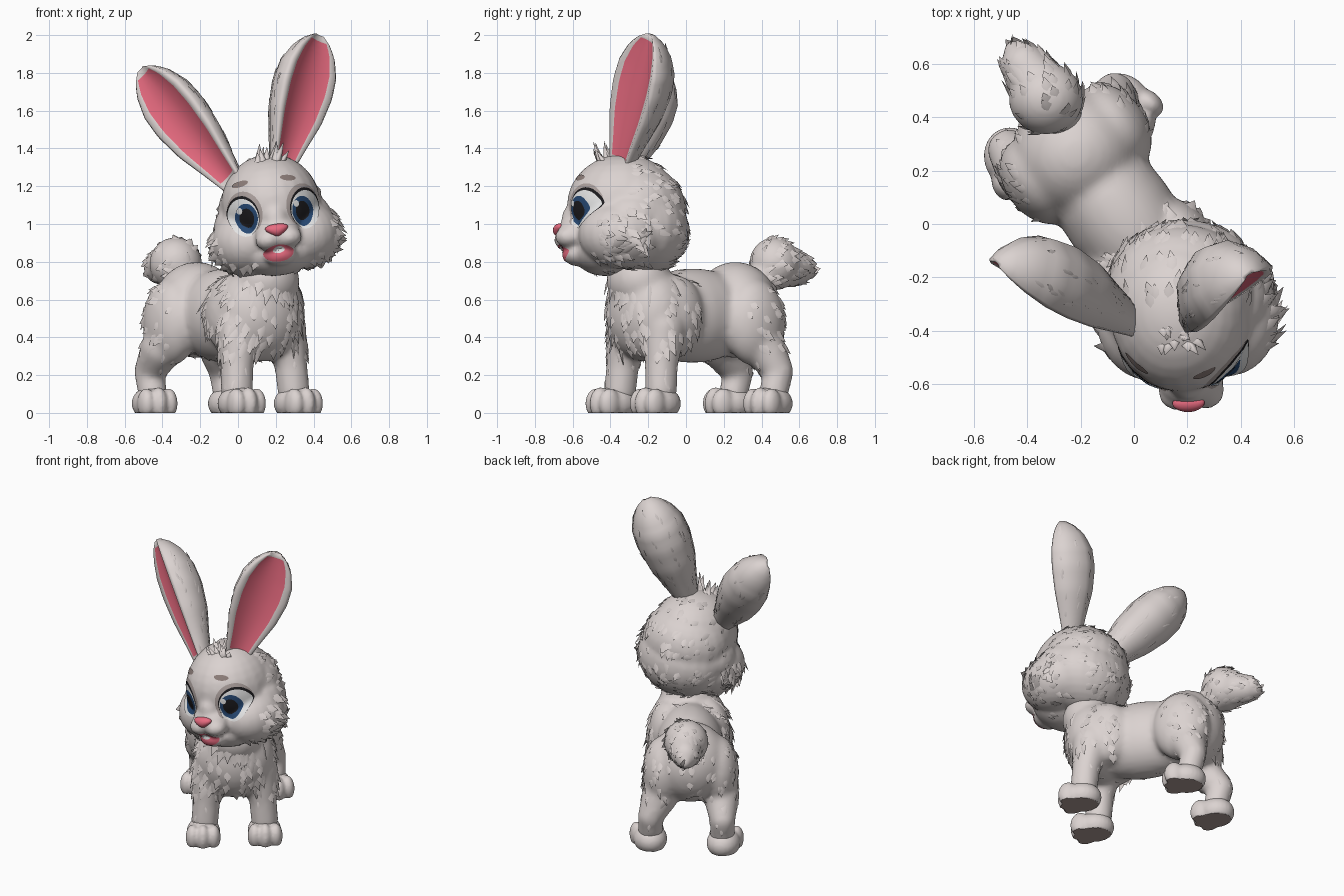
import bpy, bmesh, math, random
from mathutils import Vector as V, Matrix
from mathutils.bvhtree import BVHTree

if "Cube" in bpy.data.objects:
    bpy.data.objects.remove(bpy.data.objects["Cube"])

random.seed(4)


def mat(name, r, g, b):
    m = bpy.data.materials.new(name)
    m.diffuse_color = (r, g, b, 1)
    m.use_nodes = True
    m.node_tree.nodes["Principled BSDF"].inputs["Base Color"].default_value = m.diffuse_color
    return m


FUR = mat("warm grey fur", 0.71, 0.65, 0.635)
PINK = mat("pink", 0.82, 0.15, 0.22)
WHITE = mat("white", 0.86, 0.86, 0.86)
BLUE = mat("deep blue", 0.02, 0.065, 0.17)
BLACK = mat("black", 0.012, 0.011, 0.013)
BROW = mat("brow brown", 0.27, 0.21, 0.195)
SHADE = mat("lid taupe", 0.42, 0.36, 0.345)
SOLE = mat("brown sole", 0.42, 0.33, 0.305)

BODY = Matrix.Translation((-0.055, 0.035, 0)) @ Matrix.Rotation(0.625, 4, 'Z')
HEAD = (Matrix.Translation((0.18, -0.30, 1.05)) @ Matrix.Rotation(math.radians(3), 4, 'Z')
        @ Matrix.Rotation(math.radians(-8), 4, 'Y'))


def make(name, bm, mats, mw=Matrix(), fix=True):
    if fix:
        bmesh.ops.recalc_face_normals(bm, faces=bm.faces)
    me = bpy.data.meshes.new(name)
    bm.to_mesh(me)
    bm.free()
    me.shade_smooth()
    for m in mats:
        me.materials.append(m)
    o = bpy.data.objects.new(name, me)
    o.matrix_world = mw
    bpy.context.collection.objects.link(o)
    return o


def chain(*pts, n=5):
    """Balls interpolated along a path of (point, radius)."""
    out = []
    for (p, r), (q, s) in zip(pts, pts[1:]):
        for i in range(n + 1):
            t = i / n
            rad = r + (s - r) * t
            out.append((V(p).lerp(V(q), t), (rad,) * 3))
    return out


def both(c, r):
    return [(c, r), ((-c[0], c[1], c[2]), r)]


def fuse(name, balls, voxel, mats, mw=Matrix(), smooth=4):
    """Merge ellipsoids into one smooth skin."""
    bm = bmesh.new()
    for c, r in balls:
        bmesh.ops.create_uvsphere(bm, u_segments=24, v_segments=16, radius=1,
                                  matrix=Matrix.Translation(c) @ Matrix.Diagonal((*r, 1)))
    o = make(name, bm, [], mw)
    m = o.modifiers.new("skin", 'REMESH')
    m.mode, m.voxel_size = 'VOXEL', voxel
    s = o.modifiers.new("soften", 'SMOOTH')
    s.factor, s.iterations = 0.5, smooth
    bpy.context.view_layer.update()
    me = bpy.data.meshes.new_from_object(o.evaluated_get(bpy.context.evaluated_depsgraph_get()))
    o.modifiers.clear()
    o.data = me
    me.materials.clear()
    for m in mats:
        me.materials.append(m)
    me.shade_smooth()
    return o


def bvh(o):
    return BVHTree.FromPolygons([v.co for v in o.data.vertices],
                                [p.vertices[:] for p in o.data.polygons])


def tufts(name, src, count, flow, keep, length, width, lift):
    """Scatter pointed fur locks: roots sunk in the skin, only tips lifted."""
    tree = bvh(src)
    faces = [p for p in src.data.polygons if keep(p.center, p.normal, p)]
    bm = bmesh.new()
    for _ in range(count):
        f = random.choice(faces)
        p, n = f.center.copy(), f.normal.copy()
        d = V(flow(p))
        d = d - n * d.dot(n)
        if d.length < 0.01:
            continue
        d.normalize()
        s = n.cross(d)
        d = (d + s * random.uniform(-0.3, 0.3)).normalized()
        L = length * random.uniform(0.7, 1.3)
        near, nn, _, _ = tree.find_nearest(p + d * L)
        tip = near.lerp(p + d * L, 0.2) + nn * lift * random.uniform(0.4, 1.2)
        mid, mn, _, _ = tree.find_nearest(p + d * L * 0.55)
        a, b, c, r, t = [bm.verts.new(q) for q in (
            p - n * 0.012, mid + s * width - mn * 0.006, mid - s * width - mn * 0.006,
            mid + mn * (0.003 + lift * 0.3), tip)]
        for q in ((a, c, r), (c, t, r), (t, b, r), (b, a, r)):
            bm.faces.new(q)
    return make(name, bm, [FUR], src.matrix_world.copy(), False)


# body with neck, thighs and legs
balls = [((0, -0.30, 0.53), (0.25, 0.20, 0.26)), ((0, -0.35, 0.70), (0.18, 0.17, 0.16)),
         ((0, 0, 0.515), (0.21, 0.40, 0.25)), ((0, 0.28, 0.545), (0.24, 0.23, 0.255))]
balls += both((0.17, 0.28, 0.48), (0.13, 0.18, 0.23)) + both((0.13, -0.21, 0.52), (0.125, 0.17, 0.21))
for s, hx, hy in ((-1, -.195, .41), (1, .25, .35)):
    balls += chain(((s * .15, -.30, .45), .12), ((s * .175, -.33, .25), .087), ((s * .185, -.34, .12), .086))
    balls += chain(((s * .19, .33, .34), .115), ((hx, hy + .03, .22), .08), ((hx, hy, .11), .078))
body = fuse("body", balls, 0.018, [FUR], BODY, 8)
tufts("chest_fur", body, 130, lambda p: (p.x * 0.4, 0.15, -1),
      lambda p, n, f: p.y < -0.09 and 0.36 < p.z < 0.76, 0.13, 0.030, 0.018)
tufts("haunch_fur", body, 80, lambda p: (0, 0.9, -0.7),
      lambda p, n, f: p.y > 0.12 and p.z > 0.36 and (abs(p.x) > 0.2 or p.y > 0.35), 0.11, 0.027, 0.012)
tufts("leg_fur", body, 40, lambda p: (0, 0.2, -1),
      lambda p, n, f: 0.2 < p.z < 0.36, 0.08, 0.016, 0.006)

# paws with three toes and a flat brown sole
for name, x, y, turn in (("front_paw_left", -.195, -.375, -2), ("front_paw_right", .185, -.36, 2),
                         ("hind_paw_left", -.205, .395, -14), ("hind_paw_right", .255, .325, 14)):
    toes = [((0, 0.01, 0.05), (0.105, 0.12, 0.092))]
    toes += both((0.064, -0.068, 0.05), (0.045, 0.062, 0.08)) + [((0, -0.085, 0.05), (0.045, 0.06, 0.086))]
    mw = BODY @ Matrix.Translation((x, y, 0)) @ Matrix.Rotation(math.radians(turn), 4, 'Z')
    paw = fuse(name, toes, 0.011, [FUR, SOLE], mw, 3)
    for v in paw.data.vertices:
        v.co.z = max(v.co.z, 0)
    for f in paw.data.polygons:
        if f.center.z < 0.001:
            f.material_index, f.use_smooth = 1, False

# tail
tail = fuse("tail", [((-.33, .47, .79), (.14, .135, .14))] + chain(
    ((-.27, .40, .71), .08), ((-.34, .49, .78), .12), ((-.41, .59, .77), .09), ((-.455, .66, .745), .03)),
    0.015, [FUR])
tufts("tail_fur", tail, 80, lambda p: (-.4, .75, -.1 + (p.z - .78) * -2), lambda p, n, f: True, .10, .027, .014)

# head with cheeks, jaw, muzzle and chin
balls = [((0, -0.03, 0.05), (0.265, 0.30, 0.27)), ((0, 0.08, -0.08), (0.29, 0.235, 0.24)),
         ((0, 0.01, -0.05), (0.32, 0.25, 0.20)), ((0, -0.13, -0.20), (0.21, 0.17, 0.125)),
         ((0, 0.04, 0.03), (0.28, 0.26, 0.24)),
         ((0, -0.285, -0.10), (0.12, 0.10, 0.09)), ((0, -0.275, -0.215), (0.09, 0.08, 0.06)),
         ((0, -0.27, -0.03), (0.075, 0.09, 0.10))]
balls += both((0.15, -0.05, -0.13), (0.195, 0.23, 0.18)) + both((0.055, -0.325, -0.128), (0.07, 0.072, 0.056))
head = fuse("head", balls, 0.014, [FUR], HEAD, 5)
tufts("head_fur", head, 150, lambda p: p - V((0, -0.5, 0.08)),
      lambda p, n, f: p.y > -0.06 or (abs(p.x) > 0.26 and p.z < 0), 0.11, 0.028, 0.013)
tufts("cheek_fur", head, 55, lambda p: (p.x * 3, 0.35, -0.3),
      lambda p, n, f: abs(p.x) > 0.24 and -0.27 < p.z < 0.02 and -0.2 < p.y < 0.1, 0.14, 0.03, 0.03)
tufts("chin_fur", head, 35, lambda p: (p.x, 0.5, -1),
      lambda p, n, f: p.z < -0.2 and abs(p.x) > 0.1 and p.y < 0.05, 0.11, 0.028, 0.018)

# forelock
bm = bmesh.new()
for i in range(13):
    x, y = random.uniform(-.06, .07), random.uniform(-.17, -.05)
    tip = V((x * 1.4 + random.uniform(-.02, .06), y - random.uniform(-.02, .06), random.uniform(.32, .385)))
    ring = [bm.verts.new((x + .032 * math.cos(k * 1.571), y + .022 * math.sin(k * 1.571), .26)) for k in range(4)]
    top = bm.verts.new(tip)
    for k in range(4):
        bm.faces.new((ring[k], ring[(k + 1) % 4], top))
make("forelock", bm, [FUR], HEAD, False)

face = bvh(head)


def decal(name, cx, cz, rx, rz, off, m, turn=0.0):
    """Thin oval plate wrapped onto the front of the head."""
    bm = bmesh.new()
    rings = []
    for i in range(9):
        ring = []
        for k in range(28):
            a, q = k * math.tau / 28, max(i / 8, 0.01)
            u, w = rx * q * math.cos(a), rz * q * math.sin(a)
            x = cx + u * math.cos(turn) - w * math.sin(turn)
            z = cz + u * math.sin(turn) + w * math.cos(turn)
            p, n, _, _ = face.ray_cast(V((x, -2, z)), V((0, 1, 0)))
            if p is None:
                p, n, _, _ = face.find_nearest(V((x, -0.1, z)))
            ring.append(bm.verts.new(p + n * off))
        rings.append(ring)
    bm.faces.new(rings[0])
    for r, s in zip(rings, rings[1:]):
        for k in range(28):
            bm.faces.new((r[k], s[k], s[(k + 1) % 28], r[(k + 1) % 28]))
    o = make(name, bm, [m], HEAD)
    if sum(f.normal.y * f.area for f in o.data.polygons) > 0:
        o.data.flip_normals()


# eyes and brows
for s, side in ((-1, "left"), (1, "right")):
    decal(f"eyelid_{side}", s * .152, .030, .088, .114, .002, SHADE, s * -.12)
    decal(f"lash_{side}", s * .162, .013, .081, .108, .004, BLACK, s * -.10)
    decal(f"eye_white_{side}", s * .162, .004, .077, .102, .006, WHITE, s * -.10)
    decal(f"iris_{side}", s * .146, -.003, .057, .081, .008, BLUE)
    decal(f"pupil_{side}", s * .144, .000, .036, .052, .010, BLACK)
    decal(f"glint_{side}", s * .144 - .030, .043, .014, .017, .012, WHITE)
    decal(f"brow_{side}", s * .125 - .03, .182, .042, .015, .004, BROW, s * -.2)

# mouth, teeth and nose
decal("mouth", -.01, -.202, .078, .045, .004, PINK)
decal("teeth", -.008, -.184, .032, .022, .008, WHITE)
bm = bmesh.new()
bmesh.ops.create_uvsphere(bm, u_segments=20, v_segments=12, radius=1)
for v in bm.verts:
    v.co = V((v.co.x * .074 * (.75 + .4 * v.co.z) - .005, v.co.y * .034 - .372, v.co.z * .034 - .083))
make("nose", bm, [PINK], HEAD)

# ears: scooped leaf with a thick rim and a pink inside
SECTION = [(1, 0), (.90, -.45), (.55, -.85), (0, -1), (-.55, -.85), (-.90, -.45), (-1, 0),
           (-.88, .08), (-.70, .01), (-.4, -.10), (0, -.14), (.4, -.10), (.70, .01), (.88, .08)]
WIDTH = [(0, .38), (.2, .62), (.4, .88), (.6, 1), (.75, .95), (.87, .74), (.95, .48), (1, .16)]


def ear(name, base, tip, facing, W, D):
    base, tip = V(base), V(tip)
    a = (tip - base).normalized()
    n = V(facing)
    n = (n - a * n.dot(a)).normalized()
    s = a.cross(n)
    bm = bmesh.new()
    rings = []
    for i in range(25):
        t = i / 24
        for (t0, w0), (t1, w1) in zip(WIDTH, WIDTH[1:]):
            if t0 <= t <= t1:
                w = w0 + (w1 - w0) * (t - t0) / (t1 - t0)
        c = base.lerp(tip, t) + n * 0.03 * w
        rings.append([bm.verts.new(c + s * u * w * W + n * v * w * D) for u, v in SECTION])
    k = len(SECTION)
    for i, (r, q) in enumerate(zip(rings, rings[1:])):
        for j in range(k):
            f = bm.faces.new((r[j], r[(j + 1) % k], q[(j + 1) % k], q[j]))
            f.material_index = int(8 <= j <= 11 and 2 <= i < 23)
    bm.faces.new(rings[0])
    bm.faces.new(rings[-1])
    o = make(name, bm, [FUR, PINK])
    tufts(name + "_fur", o, 55, lambda p: a,
          lambda p, m, f: f.material_index == 0 and m.dot(n) < 0.1 and (p - base).dot(a) < .66,
          .085, .016, .005)


ear("ear_left", (-.01, -.385, 1.20), (-.515, -.145, 1.82), (-.64, -.74, 0), .165, .215)
ear("ear_right", (.23, -.36, 1.29), (.43, -.19, 2.0), (.62, -.78, 0), .175, .225)
